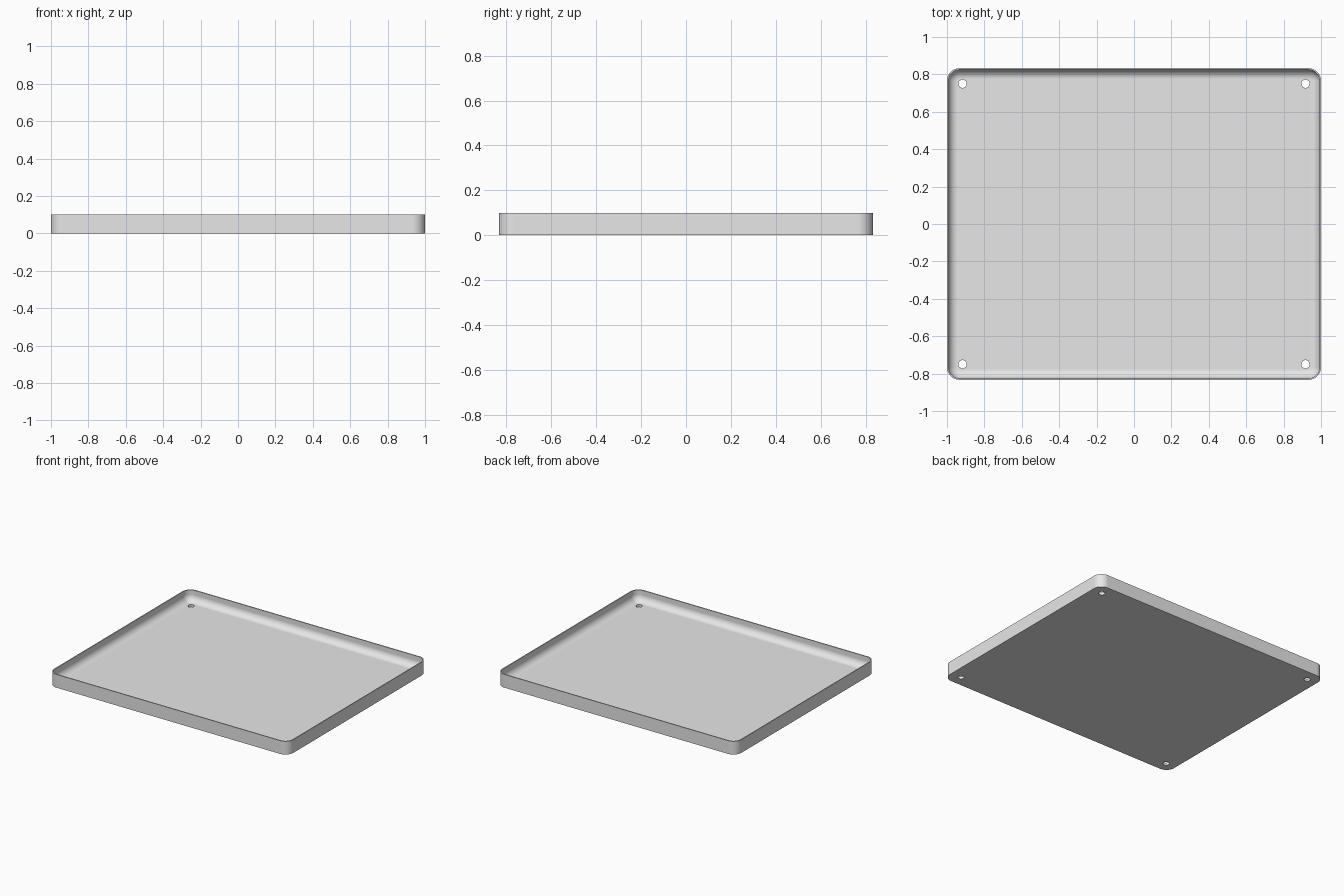
import bpy, bmesh, math

old = bpy.data.objects.get("Cube")
if old:
    bpy.data.objects.remove(old, do_unlink=True)

HALF_X, HALF_Y, HEIGHT = 1.0, 0.833, 0.1
CORNER, WALL, FLOOR, FILLET = 0.067, 0.008, 0.017, 0.05
HOLE_X, HOLE_Y, HOLE_R = 0.917, 0.75, 0.022
ARC_STEPS, FILLET_STEPS = 12, 10

# Single grey material
grey = bpy.data.materials.new("plain grey")
grey.use_nodes = True
colour = (0.8, 0.8, 0.8, 1)
grey.diffuse_color = colour
grey.node_tree.nodes["Principled BSDF"].inputs["Base Color"].default_value = colour


def rounded_loop(bm, inset, z):
    """Rounded rectangle of vertices, moved inward by inset."""
    r = CORNER - inset
    verts = []
    for quarter, (sx, sy) in enumerate([(1, 1), (-1, 1), (-1, -1), (1, -1)]):
        for i in range(ARC_STEPS + 1):
            a = math.pi / 2 * (quarter + i / ARC_STEPS)
            verts.append(bm.verts.new((sx * (HALF_X - CORNER) + r * math.cos(a),
                                       sy * (HALF_Y - CORNER) + r * math.sin(a), z)))
    return verts


# Tray shell: outer wall, thin rim, inner wall, fillet down to the floor
profile = [(0, 0), (0, HEIGHT), (WALL, HEIGHT)]
for i in range(FILLET_STEPS + 1):
    a = math.pi / 2 * i / FILLET_STEPS
    profile.append((WALL + FILLET * (1 - math.cos(a)),
                    FLOOR + FILLET * (1 - math.sin(a))))

bm = bmesh.new()
loops = [rounded_loop(bm, inset, z) for inset, z in profile]
for low, high in zip(loops, loops[1:]):
    for i in range(len(low)):
        j = (i + 1) % len(low)
        bm.faces.new((low[i], low[j], high[j], high[i]))
bm.faces.new(reversed(loops[0]))
bm.faces.new(loops[-1])
bmesh.ops.recalc_face_normals(bm, faces=bm.faces)
mesh = bpy.data.meshes.new("tray")
bm.to_mesh(mesh)
bm.free()
mesh.materials.append(grey)
tray = bpy.data.objects.new("tray", mesh)
bpy.context.collection.objects.link(tray)

# Four screw holes through the floor, near the corners
bm = bmesh.new()
for sx in (-1, 1):
    for sy in (-1, 1):
        made = bmesh.ops.create_cone(bm, cap_ends=True, segments=32,
                                     radius1=HOLE_R, radius2=HOLE_R, depth=HEIGHT)
        bmesh.ops.translate(bm, verts=made["verts"], vec=(sx * HOLE_X, sy * HOLE_Y, 0))
cut_mesh = bpy.data.meshes.new("hole_cutter")
bm.to_mesh(cut_mesh)
bm.free()
cut_mesh.materials.append(grey)
cutter = bpy.data.objects.new("hole_cutter", cut_mesh)
cutter.hide_render = True
bpy.context.collection.objects.link(cutter)

bpy.ops.object.select_all(action="DESELECT")
tray.select_set(True)
bpy.context.view_layer.objects.active = tray
holes = tray.modifiers.new("holes", "BOOLEAN")
holes.operation = "DIFFERENCE"
holes.solver = "EXACT"
holes.object = cutter
bpy.ops.object.modifier_apply(modifier=holes.name)
bpy.data.objects.remove(cutter, do_unlink=True)

# Smooth fillet and corners, crisp rim and flat floor
bpy.ops.object.shade_smooth_by_angle(angle=math.radians(30))
normals = tray.modifiers.new("flat_floor_normals", "WEIGHTED_NORMAL")
normals.keep_sharp = True
